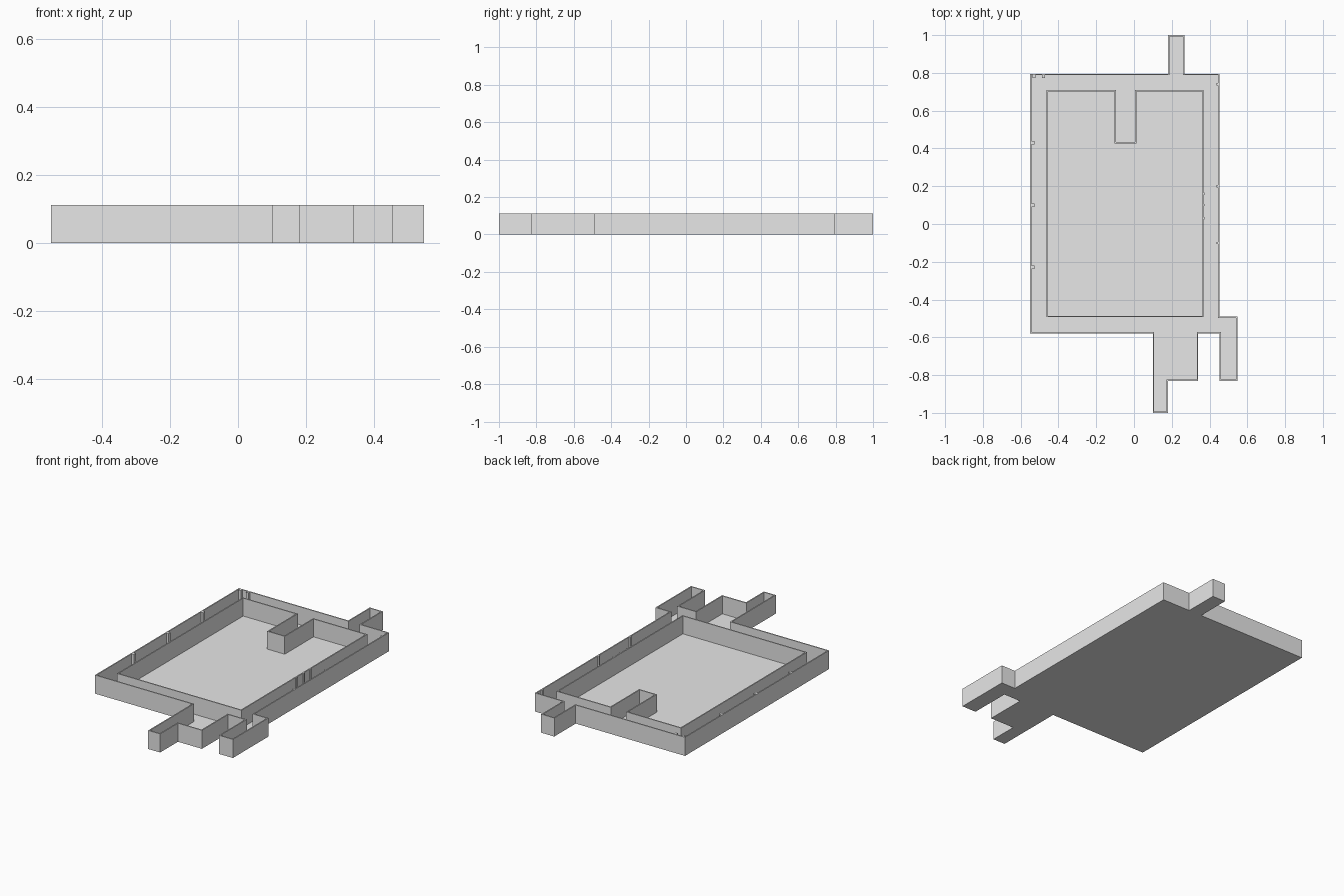
import bpy, bmesh
from mathutils import Vector

if "Cube" in bpy.data.objects:
    bpy.data.objects.remove(bpy.data.objects["Cube"], do_unlink=True)

HEIGHT = 0.112
FLOOR = 0.004
WALL = 0.007

grey = bpy.data.materials.new("plain_grey")
grey.use_nodes = True
grey.diffuse_color = (0.8, 0.8, 0.8, 1)
grey.node_tree.nodes["Principled BSDF"].inputs["Base Color"].default_value = (0.8, 0.8, 0.8, 1)


def finish(bm, name):
    bmesh.ops.recalc_face_normals(bm, faces=bm.faces)
    mesh = bpy.data.meshes.new(name)
    bm.to_mesh(mesh)
    bm.free()
    mesh.materials.append(grey)
    obj = bpy.data.objects.new(name, mesh)
    bpy.context.collection.objects.link(obj)
    return obj


def offset(path, dist):
    """Shift a clockwise right-angled outline inward by dist."""
    result = []
    for i, p in enumerate(path):
        a = (p - path[i - 1]).normalized()
        b = (path[(i + 1) % len(path)] - p).normalized()
        result.append(p + dist * Vector((a.y + b.y, -a.x - b.x)))
    return result


def slab(path, name, bottom, top):
    bm = bmesh.new()
    face = bm.faces.new([bm.verts.new((p.x, p.y, bottom)) for p in path])
    ext = bmesh.ops.extrude_face_region(bm, geom=[face], use_keep_orig=True)
    verts = [e for e in ext["geom"] if isinstance(e, bmesh.types.BMVert)]
    bmesh.ops.translate(bm, verts=verts, vec=(0, 0, top - bottom))
    return finish(bm, name)


def wall(outer, inner, name):
    """Closed ring of thin wall between two matching outlines."""
    bm = bmesh.new()
    rings = [[bm.verts.new((p.x, p.y, z)) for p in path]
             for path, z in ((outer, 0), (outer, HEIGHT), (inner, HEIGHT), (inner, 0))]
    n = len(outer)
    for k in range(4):
        lo, hi = rings[k], rings[(k + 1) % 4]
        for i in range(n):
            j = (i + 1) % n
            bm.faces.new((lo[i], lo[j], hi[j], hi[i]))
    return finish(bm, name)


def stud(x, y, sx, sy, name):
    corners = [Vector((x + i * sx / 2, y + j * sy / 2))
               for i, j in ((-1, 1), (1, 1), (1, -1), (-1, -1))]
    return slab(corners, name, 0, HEIGHT)


# Outer boundary with its alcoves, clockwise
outer = [Vector(p) for p in (
    (-0.55, 0.795), (0.18, 0.795), (0.18, 1), (0.267, 1), (0.267, 0.795),
    (0.453, 0.795), (0.453, -0.49), (0.547, -0.49), (0.547, -0.83),
    (0.453, -0.83), (0.453, -0.58), (0.34, -0.58), (0.34, -0.83),
    (0.18, -0.83), (0.18, -1), (0.1, -1), (0.1, -0.58), (-0.55, -0.58))]

# Inner court with a recess cut into its back side
court = [Vector(p) for p in (
    (-0.46, 0.705), (-0.1, 0.705), (-0.1, 0.43), (0.01, 0.43),
    (0.01, 0.705), (0.365, 0.705), (0.365, -0.49), (-0.46, -0.49))]

slab(outer, "floor", 0, FLOOR)
wall(outer, offset(outer, WALL), "outer_wall")
wall(offset(court, -WALL / 2), offset(court, WALL / 2), "inner_wall")

# Small pilasters along the passage walls
for i, y in enumerate((0.43, 0.1, -0.23)):
    stud(-0.536, y, 0.018, 0.018, f"left_pilaster_{i}")
for i, x in enumerate((-0.53, -0.48)):
    stud(x, 0.781, 0.016, 0.016, f"back_pilaster_{i}")
for i, y in enumerate((0.74, 0.2, -0.1)):
    stud(0.443, y, 0.01, 0.012, f"right_pilaster_{i}")
for i, y in enumerate((0.16, 0.1, 0.03)):
    stud(0.37, y, 0.009, 0.012, f"court_pilaster_{i}")
